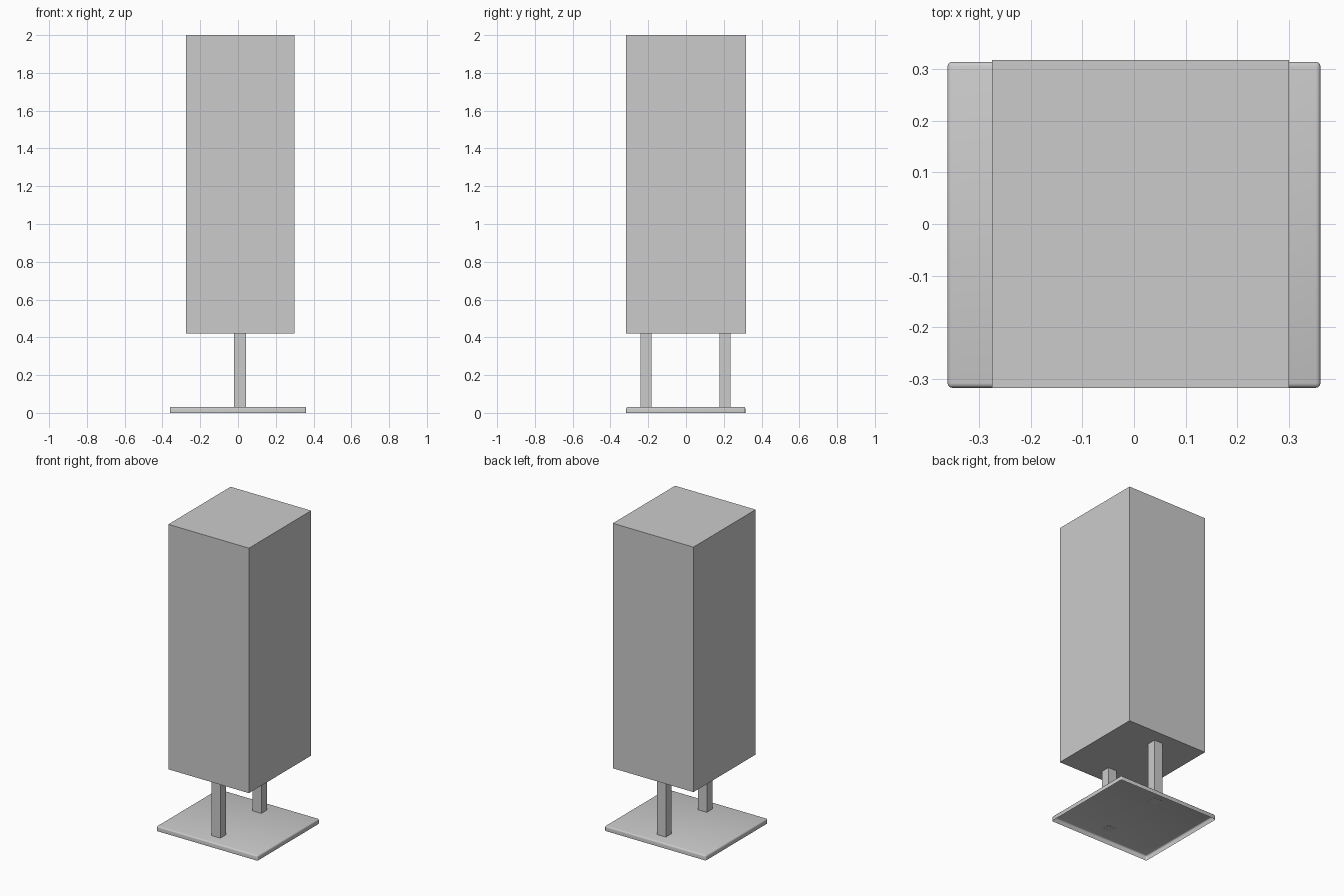
import bpy, bmesh
from mathutils import Vector

cube = bpy.data.objects.get("Cube")
if cube:
    bpy.data.objects.remove(cube, do_unlink=True)

GREY = (0.6, 0.6, 0.6, 1)
grey = bpy.data.materials.new("plain grey")
grey.use_nodes = True
grey.diffuse_color = GREY
grey.node_tree.nodes["Principled BSDF"].inputs["Base Color"].default_value = GREY


def box(name, low, high, bevel=0, open_bottom=False):
    """Box between two corners; optionally rounded above an open underside."""
    low, high = Vector(low), Vector(high)
    bm = bmesh.new()
    bmesh.ops.create_cube(bm, size=1)
    for v in bm.verts:
        v.co = (low + high) / 2 + v.co * (high - low)
    if bevel:
        edges = [e for e in bm.edges if max(v.co.z for v in e.verts) > low.z + 1e-4]
        bmesh.ops.bevel(bm, geom=edges, offset=bevel, segments=3,
                        profile=0.5, affect='EDGES', clamp_overlap=True)
    if open_bottom:
        under = [f for f in bm.faces if all(v.co.z < low.z + 1e-4 for v in f.verts)]
        bmesh.ops.delete(bm, geom=under, context='FACES')
    mesh = bpy.data.meshes.new(name)
    bm.to_mesh(mesh)
    bm.free()
    mesh.materials.append(grey)
    obj = bpy.data.objects.new(name, mesh)
    bpy.context.collection.objects.link(obj)
    return obj


# Tall rectangular body
box("body", (-0.275, -0.317, 0.42), (0.30, 0.317, 2.0))

# Thin base plate, a rounded shell open underneath
plate = box("base_plate", (-0.361, -0.317, 0), (0.361, 0.314, 0.031),
            bevel=0.009, open_bottom=True)
bpy.context.view_layer.objects.active = plate
plate.select_set(True)
bpy.ops.object.shade_smooth_by_angle()

# Two square posts between plate and body
for name, y in (("front_post", -0.211), ("back_post", 0.207)):
    box(name, (-0.021, y - 0.029, 0.03), (0.042, y + 0.029, 0.42))
